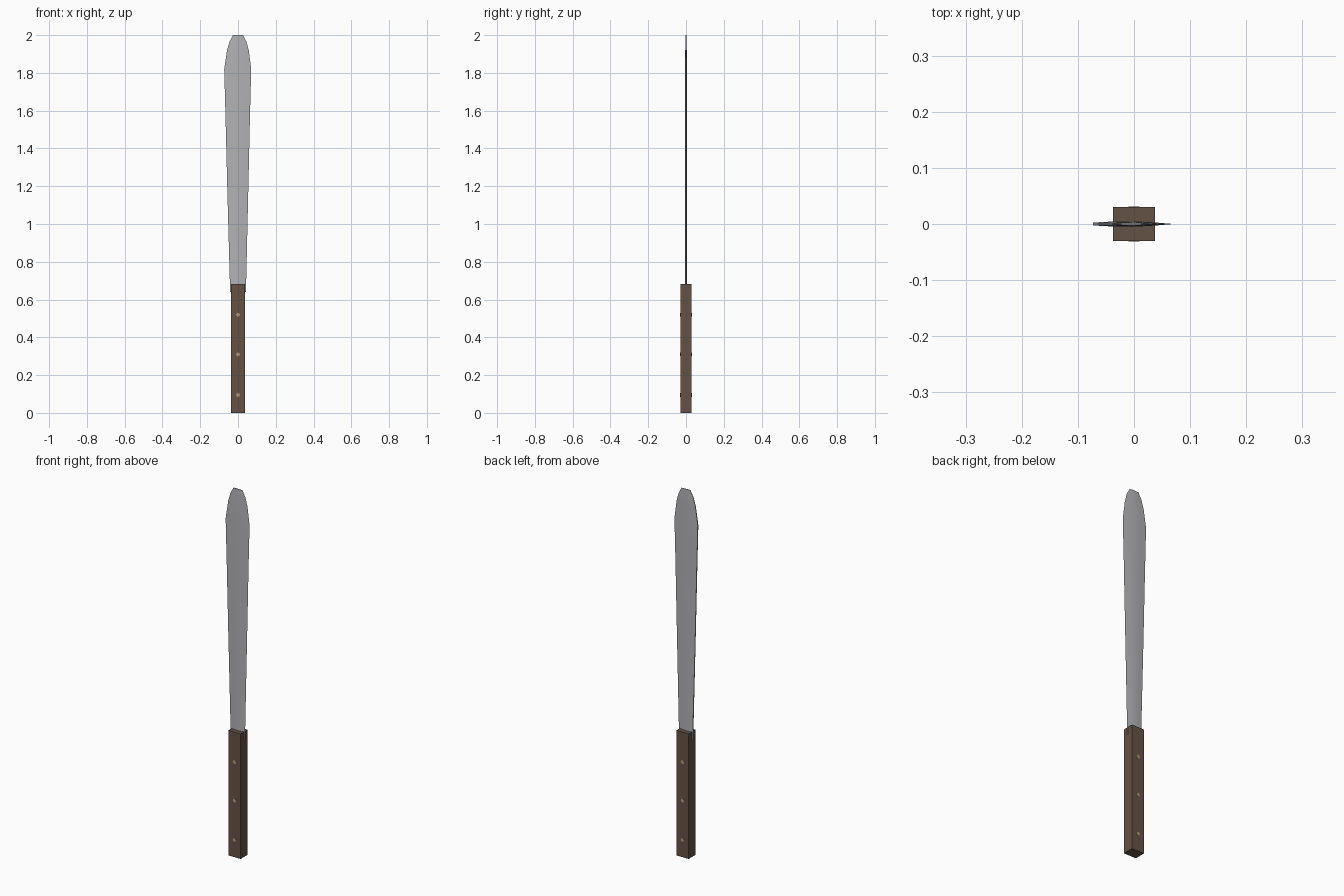
import bpy, bmesh, math

if "Cube" in bpy.data.objects:
    bpy.data.objects.remove(bpy.data.objects["Cube"])


def material(name, color):
    m = bpy.data.materials.new(name)
    m.diffuse_color = (*color, 1)
    m.use_nodes = True
    m.node_tree.nodes["Principled BSDF"].inputs["Base Color"].default_value = m.diffuse_color
    return m


def finish(name, bm, mat=None):
    bmesh.ops.recalc_face_normals(bm, faces=bm.faces)
    me = bpy.data.meshes.new(name)
    bm.to_mesh(me)
    bm.free()
    ob = bpy.data.objects.new(name, me)
    bpy.context.collection.objects.link(ob)
    if mat:
        me.materials.append(mat)
    return ob


wood = material("dark_wood", (0.13, 0.085, 0.06))
brass = material("brass", (0.45, 0.34, 0.16))
steel = material("steel", (0.45, 0.45, 0.47))

# Handle: plain squared grip
bm = bmesh.new()
bmesh.ops.create_cube(bm, size=1)
bmesh.ops.scale(bm, vec=(0.074, 0.06, 0.683), verts=bm.verts)
bmesh.ops.translate(bm, vec=(0, 0, 0.3415), verts=bm.verts)
finish("handle", bm, wood)

# Rivets: pins passing right through the grip
for i, z in enumerate((0.095, 0.31, 0.52)):
    bpy.ops.mesh.primitive_cylinder_add(vertices=12, radius=0.01, depth=0.063,
                                        location=(0, 0, z), rotation=(math.pi / 2, 0, 0))
    pin = bpy.context.object
    pin.name = f"rivet_{i + 1}"
    pin.data.materials.append(brass)

# Blade: lofted section with a blunt spine (-x), a swollen middle and a sharp edge (+x)
stations = [  # z, spine x, edge x, half thickness
    (0.64, -0.043, 0.043, 0.005), (0.683, -0.043, 0.043, 0.005),
    (1.20, -0.057, 0.055, 0.005), (1.60, -0.067, 0.064, 0.005),
    (1.82, -0.073, 0.070, 0.005), (1.92, -0.058, 0.057, 0.004),
    (1.965, -0.045, 0.045, 0.003), (2.0, -0.027, 0.027, 0.002)]
section = [(0, 0.5), (0.25, 0.9), (0.5, 1), (0.75, 0.6)]  # width fraction, thickness fraction
bm = bmesh.new()
rings = []
for z, a, b, t in stations:
    pts = [(f, k) for f, k in section] + [(1, 0)] + [(f, -k) for f, k in reversed(section)]
    rings.append([bm.verts.new((a + (b - a) * f, k * t, z)) for f, k in pts])
n = len(rings[0])
for lo, hi in zip(rings, rings[1:]):
    for i in range(n):
        j = (i + 1) % n
        bm.faces.new((lo[i], lo[j], hi[j], hi[i]))
bm.faces.new(rings[0])
bm.faces.new(rings[-1])
blade = finish("blade", bm, steel)
bpy.ops.object.select_all(action="DESELECT")
blade.select_set(True)
bpy.context.view_layer.objects.active = blade
bpy.ops.object.shade_smooth_by_angle(angle=math.radians(30))
